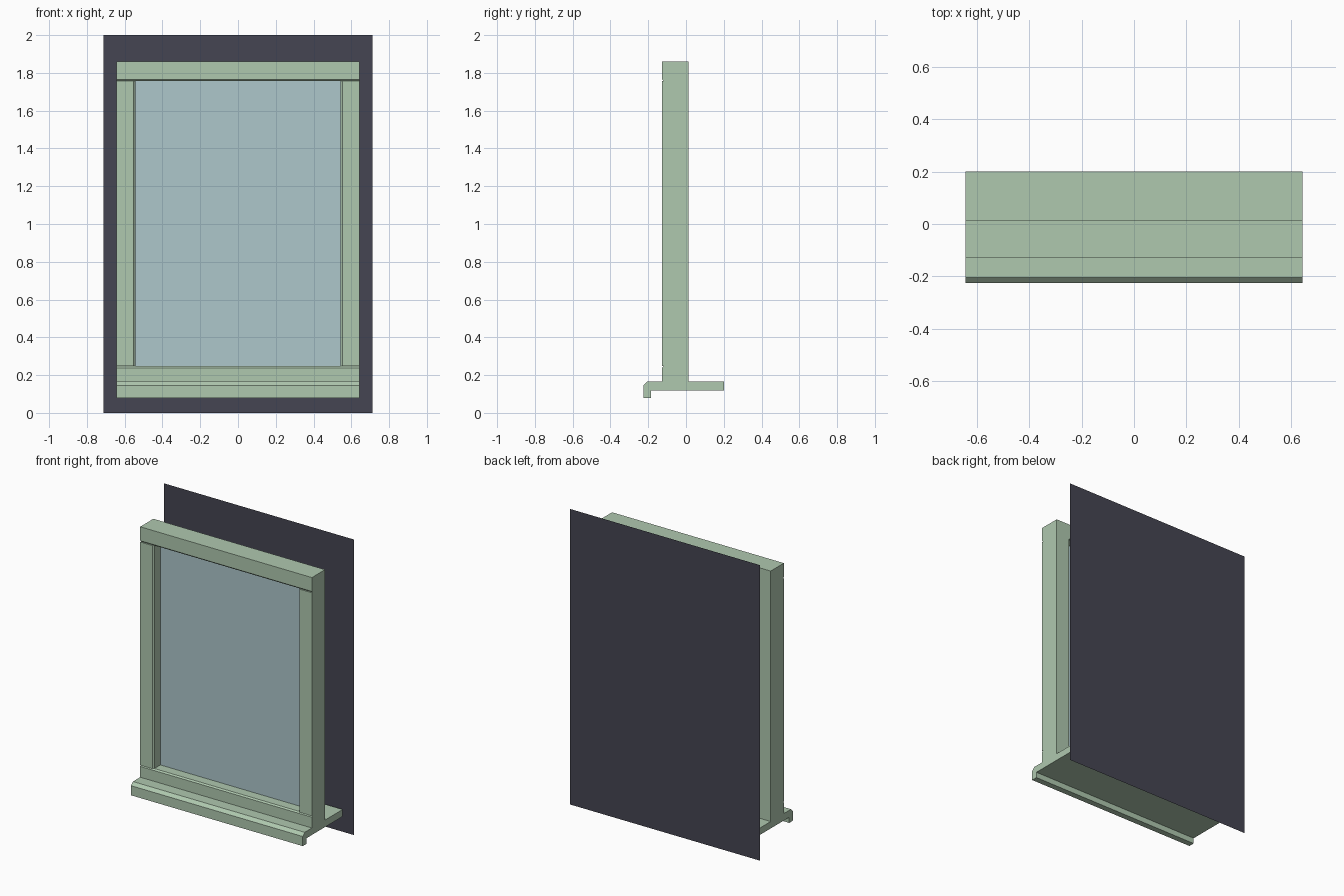
import bpy, bmesh
from mathutils import Vector

if "Cube" in bpy.data.objects:
    bpy.data.objects.remove(bpy.data.objects["Cube"])


def material(name, rgb):
    m = bpy.data.materials.new(name)
    m.diffuse_color = (*rgb, 1)
    m.use_nodes = True
    m.node_tree.nodes["Principled BSDF"].inputs["Base Color"].default_value = m.diffuse_color
    return m


paint = material("painted_wood", (0.43, 0.58, 0.43))
glass = material("glass", (0.42, 0.57, 0.60))
dark = material("dark_interior", (0.06, 0.06, 0.085))


def add_part(name, points, mat, sweep=None):
    """Polygon from 3D points, optionally extruded along a vector."""
    bm = bmesh.new()
    face = bm.faces.new([bm.verts.new(p) for p in points])
    if sweep:
        ext = bmesh.ops.extrude_face_region(bm, geom=[face], use_keep_orig=True)
        moved = [g for g in ext["geom"] if isinstance(g, bmesh.types.BMVert)]
        bmesh.ops.translate(bm, verts=moved, vec=Vector(sweep))
        bmesh.ops.recalc_face_normals(bm, faces=bm.faces)
    me = bpy.data.meshes.new(name)
    bm.to_mesh(me)
    bm.free()
    me.materials.append(mat)
    ob = bpy.data.objects.new(name, me)
    bpy.context.collection.objects.link(ob)
    return ob


W = 0.643                  # half width of the frame
IN = 0.543                 # half width of the opening
F, B = -0.128, 0.013       # front and back of the frame
Z0, Z1 = 0.247, 1.757      # opening bottom and top
C = 0.009                  # chamfer


def across(name, yz):
    return add_part(name, [(-W, y, z) for y, z in yz], paint, (2 * W, 0, 0))


# Sill with a chamfered, dropped nose
across("sill", [(0.201, 0.165), (0.201, 0.118), (-0.185, 0.118), (-0.185, 0.08),
                (-0.226, 0.08), (-0.226, 0.145), (-0.205, 0.165)])

# Bottom rail and head, chamfered towards the opening
across("bottom_rail", [(F, 0.165), (B, 0.165), (B, Z0), (F + C, Z0), (F, Z0 - C)])
across("head", [(F, 1.86), (B, 1.86), (B, Z1), (F + C, Z1), (F, Z1 + C)])

# Jambs, mirrored left to right
jamb = add_part("jambs", [(x, y, Z0) for x, y in
                          [(W, F), (W, B), (IN, B), (IN, F + C), (IN + C, F)]],
                paint, (0, 0, Z1 - Z0))
jamb.modifiers.new("mirror", 'MIRROR')


def upright(name, half, y, z0, z1, mat):
    return add_part(name, [(-half, y, z0), (half, y, z0), (half, y, z1), (-half, y, z1)], mat)


# Glass pane and dark backing panel
upright("pane", IN, -0.055, Z0, Z1, glass)
upright("backing_panel", 0.712, 0.226, 0, 2, dark)
